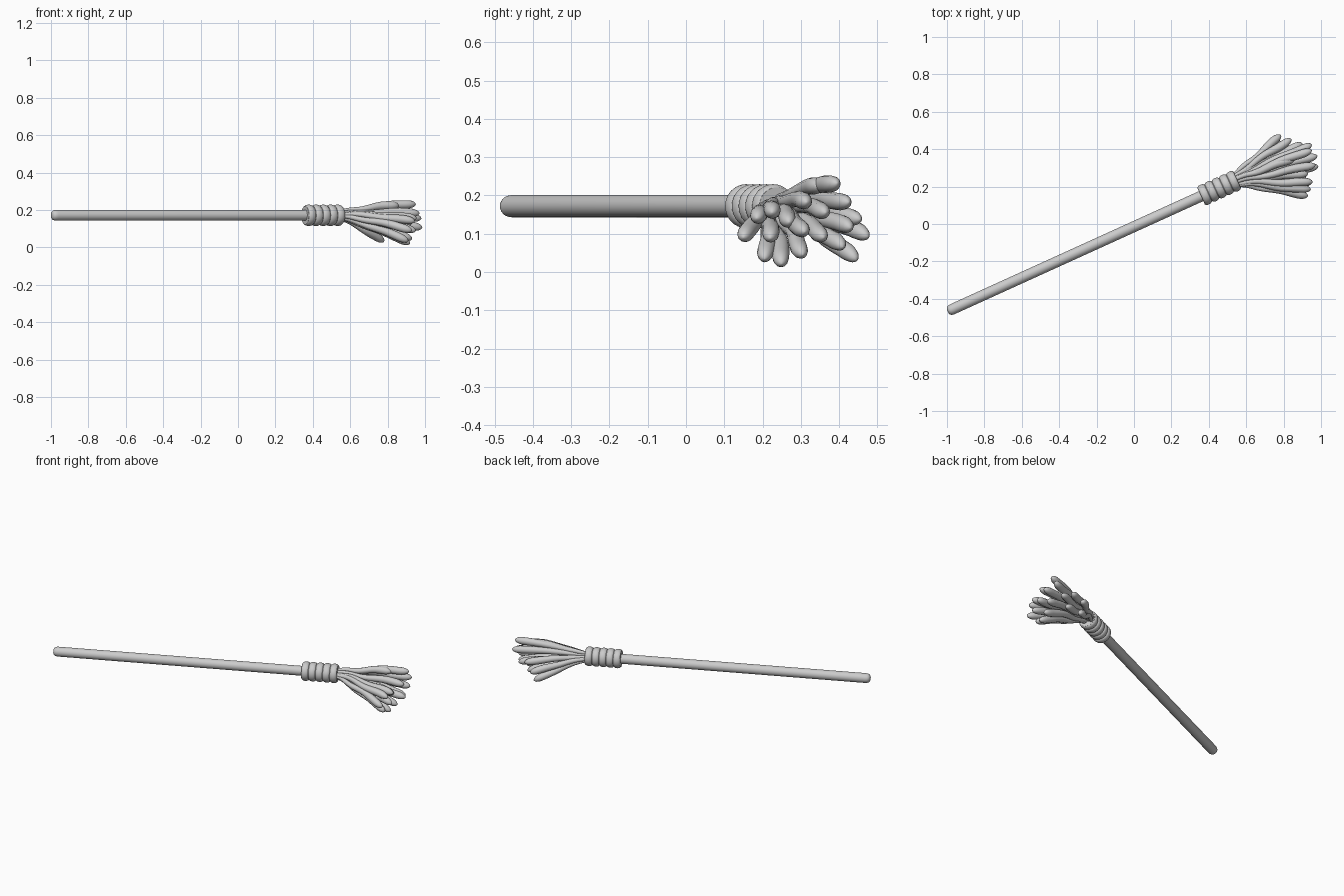
import bpy, bmesh, math, random
from mathutils import Vector

if "Cube" in bpy.data.objects:
    bpy.data.objects.remove(bpy.data.objects["Cube"])

random.seed(4)
ANGLE = math.atan2(0.6, 1.32)
AXIS = Vector((math.cos(ANGLE), math.sin(ANGLE), 0))
ORIGIN = Vector((-0.996, -0.467, 0.172))      # outer end of the handle


def tube(name, path, radii, sides):
    """Capped tube along a path with one radius per point."""
    bm = bmesh.new()
    rings = []
    for i, (p, r) in enumerate(zip(path, radii)):
        t = (path[min(i + 1, len(path) - 1)] - path[max(i - 1, 0)]).normalized()
        u = t.cross(Vector((0, 0, 1))).normalized()
        v = u.cross(t)
        rings.append([bm.verts.new(p + r * (u * math.cos(a) + v * math.sin(a)))
                      for a in (2 * math.pi * k / sides for k in range(sides))])
    for a, b in zip(rings, rings[1:]):
        for k in range(sides):
            n = (k + 1) % sides
            bm.faces.new((a[k], a[n], b[n], b[k]))
    bm.faces.new(rings[0])
    bm.faces.new(rings[-1])
    bmesh.ops.recalc_face_normals(bm, faces=bm.faces)
    mesh = bpy.data.meshes.new(name)
    bm.to_mesh(mesh)
    bm.free()
    ob = bpy.data.objects.new(name, mesh)
    bpy.context.collection.objects.link(ob)
    bpy.context.view_layer.objects.active = ob
    ob.select_set(True)
    bpy.ops.object.shade_smooth_by_angle(angle=math.radians(45))
    ob.select_set(False)
    return ob


def lathe(name, profile, sides=32):
    """Profile of (distance along broom, radius)."""
    return tube(name, [ORIGIN + AXIS * d for d, r in profile], [r for d, r in profile], sides)


# Handle with a rounded end
R = 0.029
lathe("handle", [(0, 0.012), (0.003, 0.019), (0.009, 0.025), (0.018, 0.028), (0.03, R), (1.6, R)])

# Binding: core plus five cord bands
START, PITCH = 1.488, 0.0425
lathe("binding_core", [(START, 0.049), (START + 5 * PITCH, 0.049)])
for i in range(5):
    c = START + PITCH * (i + 0.5)
    band = [(c + 0.021 * math.sin(a), 0.046 + 0.0115 * math.cos(a))
            for a in (math.radians(d) for d in range(-90, 91, 20))]
    lathe(f"binding_band_{i + 1}", band)

# Bristles: thin at the binding, swelling toward rounded drooping tips
TIPS = [(0.95, 0.395, 0.232), (0.86, 0.35, 0.225), (0.95, 0.425, 0.182), (0.98, 0.365, 0.155),
        (0.97, 0.315, 0.182), (0.84, 0.455, 0.137), (0.785, 0.475, 0.092), (0.78, 0.445, 0.032),
        (0.85, 0.41, 0.065), (0.95, 0.36, 0.09), (0.985, 0.31, 0.105), (0.93, 0.305, 0.045),
        (0.92, 0.25, 0.021), (0.91, 0.205, 0.034), (0.93, 0.15, 0.09), (0.95, 0.22, 0.088),
        (0.945, 0.185, 0.14), (0.955, 0.225, 0.155), (0.90, 0.43, 0.115), (0.93, 0.27, 0.13)]
MOUTH = ORIGIN + AXIS * 1.69
STEPS = 20
for i, tip in enumerate(TIPS):
    tip = Vector(tip)
    mid = MOUTH + AXIS * 0.3 - Vector((0, 0.06, 0.05))
    off = tip - mid
    off -= AXIS * off.dot(AXIS)
    base = MOUTH + off * 0.17
    c1 = base + AXIS * 0.07 + off * 0.1
    c2 = base.lerp(tip, 0.62) + Vector((0, 0, 0.012))
    length = (tip - base).length
    phase = random.uniform(0, 6.28)
    path, radii = [], []
    for s in range(STEPS + 1):
        t = 1 - (1 - s / STEPS) ** 1.5        # closer rings at the tip
        p = ((1 - t) ** 3 * base + 3 * t * (1 - t) ** 2 * c1
             + 3 * t * t * (1 - t) * c2 + t ** 3 * tip)
        wave = 0.006 * math.sin(9 * t + phase) * math.sin(math.pi * t)
        path.append(p + Vector((-wave * 0.4, wave, wave * 0.8)))
        body = 0.010 + 0.0125 * min(1, t / 0.8) ** 1.2
        left = min(1, (1 - t) * length / 0.045)
        radii.append(max(0.002, body * math.sqrt(1 - (1 - left) ** 2)))
    tube(f"bristle_{i + 1}", path, radii, 12)
